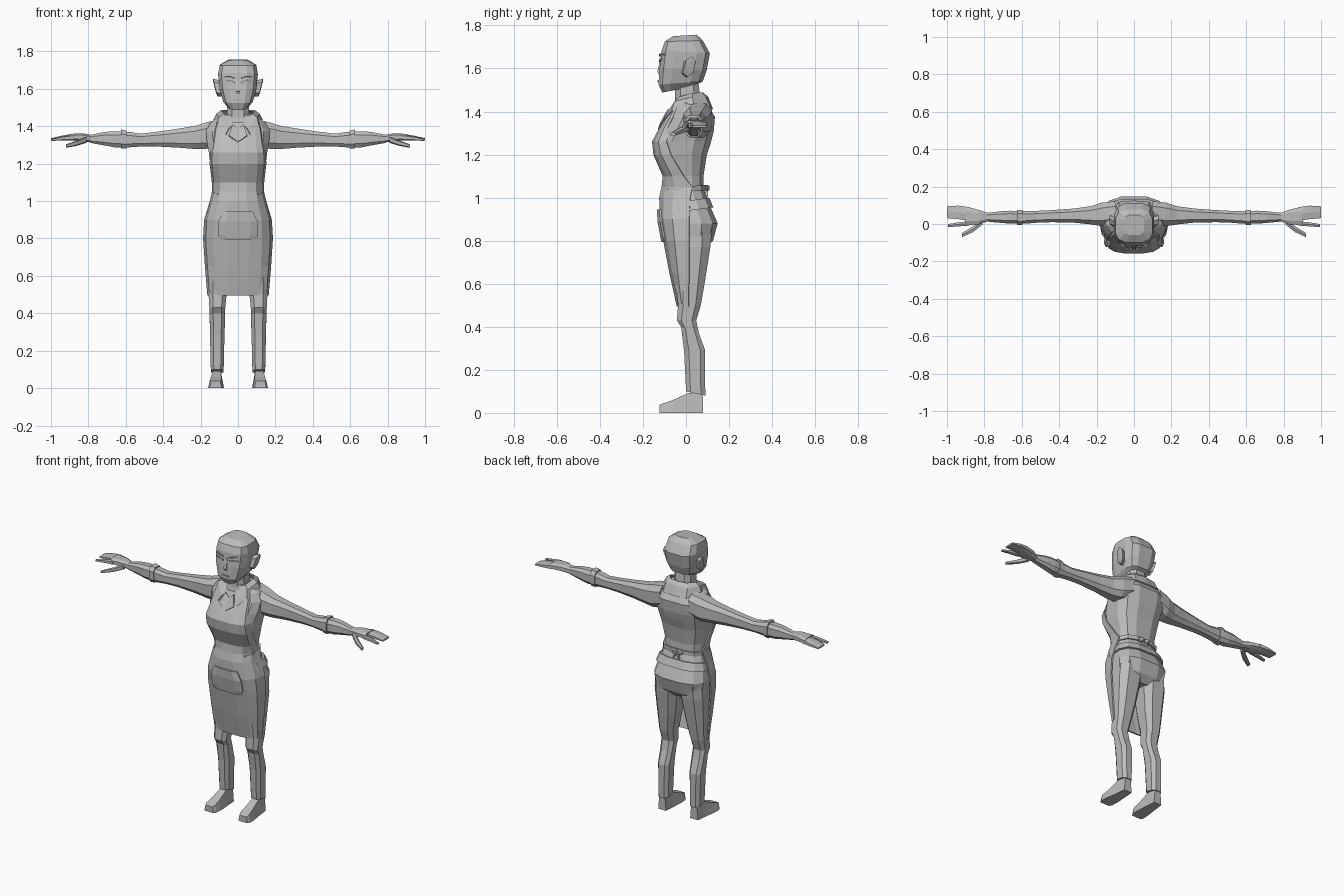
import bpy, bmesh, math

grey = bpy.data.materials.new("plain grey")
grey.diffuse_color = (0.5, 0.5, 0.5, 1)


def loft(name, rings, closed=True, caps=True, mirror=False, thick=0):
    """Skin a list of equal-length point rings."""
    bm = bmesh.new()
    vs = [[bm.verts.new(p) for p in r] for r in rings]
    n = len(rings[0])
    for a, b in zip(vs, vs[1:]):
        for i in range(n if closed else n - 1):
            j = (i + 1) % n
            bm.faces.new((a[i], a[j], b[j], b[i]))
    if closed and caps:
        bm.faces.new(vs[0])
        bm.faces.new(vs[-1])
    bmesh.ops.recalc_face_normals(bm, faces=bm.faces)
    me = bpy.data.meshes.new(name)
    bm.to_mesh(me)
    bm.free()
    ob = bpy.data.objects.new(name, me)
    bpy.context.collection.objects.link(ob)
    me.materials.append(grey)
    if thick:
        m = ob.modifiers.new("thickness", "SOLIDIFY")
        m.thickness, m.offset = thick, 0
    if mirror:
        ob.modifiers.new("mirror", "MIRROR")
    return ob


def oval(a0, a1, b0, b1, n=12, e=0.7, turn=0.5):
    """Rounded box outline between the given limits."""
    out = []
    for i in range(n):
        t = 2 * math.pi * (i + turn) / n
        c, s = math.cos(t), math.sin(t)
        c, s = (math.copysign(abs(v) ** e, v) for v in (c, s))
        out.append(((a0 + a1) / 2 + (a1 - a0) / 2 * c, (b0 + b1) / 2 + (b1 - b0) / 2 * s))
    return out


def level(z, x0, x1, y0, y1, zb=None, **k):
    """Horizontal ring, optionally tilted from z in front to zb at the back."""
    zb = z if zb is None else zb
    return [(x, y, z + (zb - z) * (y - y0) / (y1 - y0)) for x, y in oval(x0, x1, y0, y1, **k)]


def across(x, y0, y1, z0, z1, **k):
    """Ring standing across the x axis."""
    return [(x, y, z) for y, z in oval(y0, y1, z0, z1, **k)]


# torso from seat to neck base
loft("torso", [level(z, -w, w, f, b) for z, w, f, b in [
    (0.76, 0.13, -0.04, 0.09), (0.80, 0.168, -0.075, 0.128), (0.88, 0.174, -0.10, 0.15),
    (0.96, 0.155, -0.11, 0.115), (1.04, 0.128, -0.10, 0.085), (1.10, 0.13, -0.095, 0.083),
    (1.20, 0.152, -0.14, 0.10), (1.26, 0.16, -0.148, 0.12), (1.31, 0.17, -0.12, 0.132),
    (1.375, 0.175, -0.08, 0.137), (1.42, 0.15, -0.06, 0.11), (1.46, 0.09, -0.05, 0.08)]])

# waist tie, shirt hem and bow
loft("waist_tie", [level(z, -0.138, 0.138, -0.108, 0.095, zb=z + 0.02) for z in (1.015, 1.04)])
loft("shirt_hem", [level(z, -w, w, -0.1, b, zb=z + 0.03) for z, w, b in
                   [(0.925, 0.17, 0.13), (0.97, 0.155, 0.11)]])
loft("bow_loop", [across(x, 0.085, 0.085 + d, 1.045 - h, 1.045 + h, n=6) for x, d, h in
                  [(0.0, 0.015, 0.008), (0.02, 0.025, 0.015), (0.04, 0.012, 0.012)]], mirror=True)
loft("bow_tail", [level(z, x - 0.007, x + 0.007, 0.088, 0.105, n=4) for z, x in
                  [(1.04, 0.006), (1.0, 0.02)]], mirror=True)

# apron shell, open at the back
def apron_arc(z, w, f, back, n=8):
    pts = []
    for i in range(n):
        t = math.pi * (i / (n - 1) - 0.5)
        x = math.copysign(abs(math.sin(t)) ** 0.75, t)
        pts.append((w * x, back + (f - back) * abs(math.cos(t)) ** 0.7, z))
    return pts


loft("apron", [apron_arc(*r) for r in [
    (0.495, 0.16, -0.04, 0.012), (0.65, 0.173, -0.075, 0.015), (0.80, 0.183, -0.104, 0.015),
    (0.90, 0.177, -0.122, 0.015), (1.00, 0.147, -0.123, 0.02), (1.05, 0.135, -0.112, 0.03),
    (1.10, 0.136, -0.106, -0.01), (1.20, 0.148, -0.149, -0.07), (1.26, 0.145, -0.155, -0.09),
    (1.31, 0.135, -0.128, -0.075), (1.38, 0.125, -0.086, -0.045), (1.42, 0.115, -0.065, -0.03)]],
    closed=False, thick=0.008)
loft("pocket", [[(-w, y + 0.012, z), (-w * 0.6, y, z), (w * 0.6, y, z), (w, y + 0.012, z)]
                for z, w, y in [(0.795, 0.095, -0.110), (0.82, 0.107, -0.115), (0.89, 0.105, -0.128),
                                (0.945, 0.078, -0.131)]], closed=False, thick=0.009)

# neck, collar and lapels
loft("neck", [level(z, -w, w, f, b, n=8) for z, w, f, b in
              [(1.38, 0.07, -0.06, 0.08), (1.46, 0.062, -0.055, 0.07), (1.54, 0.06, -0.055, 0.06)]])
loft("collar", [
    [(0, 0.078, 1.485), (0.055, 0.07, 1.485), (0.088, 0.03, 1.483), (0.075, -0.03, 1.465), (0.02, -0.068, 1.41)],
    [(0, 0.10, 1.465), (0.075, 0.09, 1.465), (0.112, 0.03, 1.465), (0.10, -0.05, 1.445), (0.05, -0.09, 1.385)],
    [(0, 0.122, 1.41), (0.08, 0.115, 1.41), (0.128, 0.035, 1.435), (0.11, -0.065, 1.40), (0.065, -0.105, 1.355)]],
    closed=False, mirror=True, thick=0.008)
loft("lapel", [[(0.0, -0.088, 1.385), (0.03, -0.082, 1.41)],
               [(0.0, -0.128, 1.315), (0.05, -0.115, 1.35)]], closed=False, mirror=True, thick=0.008)

# head
loft("head", [level(z, -w, w, f, b, zb=zb, e=0.6) for z, zb, w, f, b in [
    (1.488, 1.515, 0.05, -0.112, 0.03), (1.525, 1.54, 0.08, -0.13, 0.08),
    (1.60, 1.59, 0.10, -0.125, 0.098), (1.685, 1.67, 0.108, -0.115, 0.113),
    (1.725, 1.73, 0.10, -0.10, 0.08), (1.75, 1.757, 0.055, -0.06, 0.05)]])
loft("ear", [[(x + 0.25 * (z - 1.6), y + 0.2 * (z - 1.6), z) for x, y, z in
              across(x0, y0, y1, z0, z1, n=6)] for x0, y0, y1, z0, z1 in
             [(0.09, -0.02, 0.03, 1.56, 1.645), (0.12, -0.01, 0.042, 1.56, 1.655),
              (0.123, 0.005, 0.035, 1.58, 1.64)]], mirror=True)
loft("nose", [level(z, -w, w, f, -0.10, n=4) for z, w, f in
              [(1.572, 0.014, -0.13), (1.585, 0.013, -0.137), (1.65, 0.008, -0.121)]])
for part, z, h in (("eye", 1.64, 0.007), ("eyebrow", 1.664, 0.006)):
    loft(part, [[(x, y, z + d - h / 2), (x, y, z + d + h / 2)] for x, y, d in
                [(0.02, -0.121, -0.006), (0.05, -0.12, 0.003), (0.078, -0.10, 0.0)]],
         closed=False, mirror=True, thick=0.008)
loft("mouth", [[(x, -0.129, 1.537), (x, -0.13, 1.545)] for x in (-0.025, 0, 0.025)],
     closed=False, thick=0.007)

# sleeves and forearms
loft("arm", [across(*r, n=8) for r in [
    (0.10, 0.0, 0.125, 1.30, 1.44), (0.17, -0.015, 0.118, 1.275, 1.425), (0.23, -0.005, 0.098, 1.275, 1.405),
    (0.32, 0.005, 0.085, 1.283, 1.39), (0.44, 0.008, 0.076, 1.29, 1.372),
    (0.52, 0.005, 0.072, 1.29, 1.362), (0.58, 0.0, 0.07, 1.285, 1.372), (0.66, 0.0, 0.073, 1.285, 1.376),
    (0.71, 0.004, 0.07, 1.295, 1.372), (0.79, 0.012, 0.06, 1.31, 1.355)]], mirror=True)
loft("cuff", [across(*r, n=8) for r in [
    (0.595, -0.006, 0.076, 1.279, 1.38), (0.625, -0.008, 0.078, 1.278, 1.386)]], mirror=True)

# hands
loft("palm", [across(*r, n=8) for r in [
    (0.78, 0.014, 0.06, 1.312, 1.354), (0.83, -0.005, 0.078, 1.318, 1.364),
    (0.90, -0.008, 0.096, 1.325, 1.36)]], mirror=True)
loft("fingers", [across(*r, n=6) for r in [
    (0.88, 0.014, 0.094, 1.325, 1.36), (0.94, 0.022, 0.102, 1.326, 1.35),
    (1.0, 0.028, 0.098, 1.325, 1.336)]], mirror=True)
loft("index_finger", [across(*r, n=6) for r in [
    (0.88, -0.01, 0.016, 1.325, 1.355), (0.94, -0.014, 0.01, 1.324, 1.346),
    (0.995, -0.018, 0.0, 1.322, 1.334)]], mirror=True)
loft("thumb", [across(*r, n=6) for r in [
    (0.81, -0.005, 0.03, 1.312, 1.345), (0.86, -0.045, -0.01, 1.296, 1.325),
    (0.92, -0.072, -0.048, 1.285, 1.303)]], mirror=True)

# trouser legs
loft("leg", [level(z, a, b, f, k, zb=zb, n=8) for z, zb, a, b, f, k in [
    (0.88, 0.88, 0.0, 0.165, -0.08, 0.13), (0.77, 0.77, 0.008, 0.174, -0.065, 0.118),
    (0.60, 0.60, 0.035, 0.166, -0.05, 0.09), (0.50, 0.50, 0.058, 0.16, -0.04, 0.072),
    (0.43, 0.43, 0.066, 0.156, -0.045, 0.05), (0.40, 0.37, 0.066, 0.154, -0.025, 0.062),
    (0.29, 0.29, 0.07, 0.152, -0.012, 0.092), (0.10, 0.08, 0.075, 0.147, -0.002, 0.092)]], mirror=True)

# shoes: wedge rings running from heel to toe
loft("shoe", [[(a, y, 0), (b, y, 0), (b - d, y, h), (a + d, y, h)] for y, a, b, d, h in [
    (0.08, 0.085, 0.14, 0.008, 0.095), (0.01, 0.08, 0.148, 0.012, 0.092),
    (-0.06, 0.075, 0.158, 0.014, 0.06), (-0.105, 0.078, 0.16, 0.01, 0.045),
    (-0.122, 0.088, 0.152, 0.008, 0.038)]], mirror=True)
